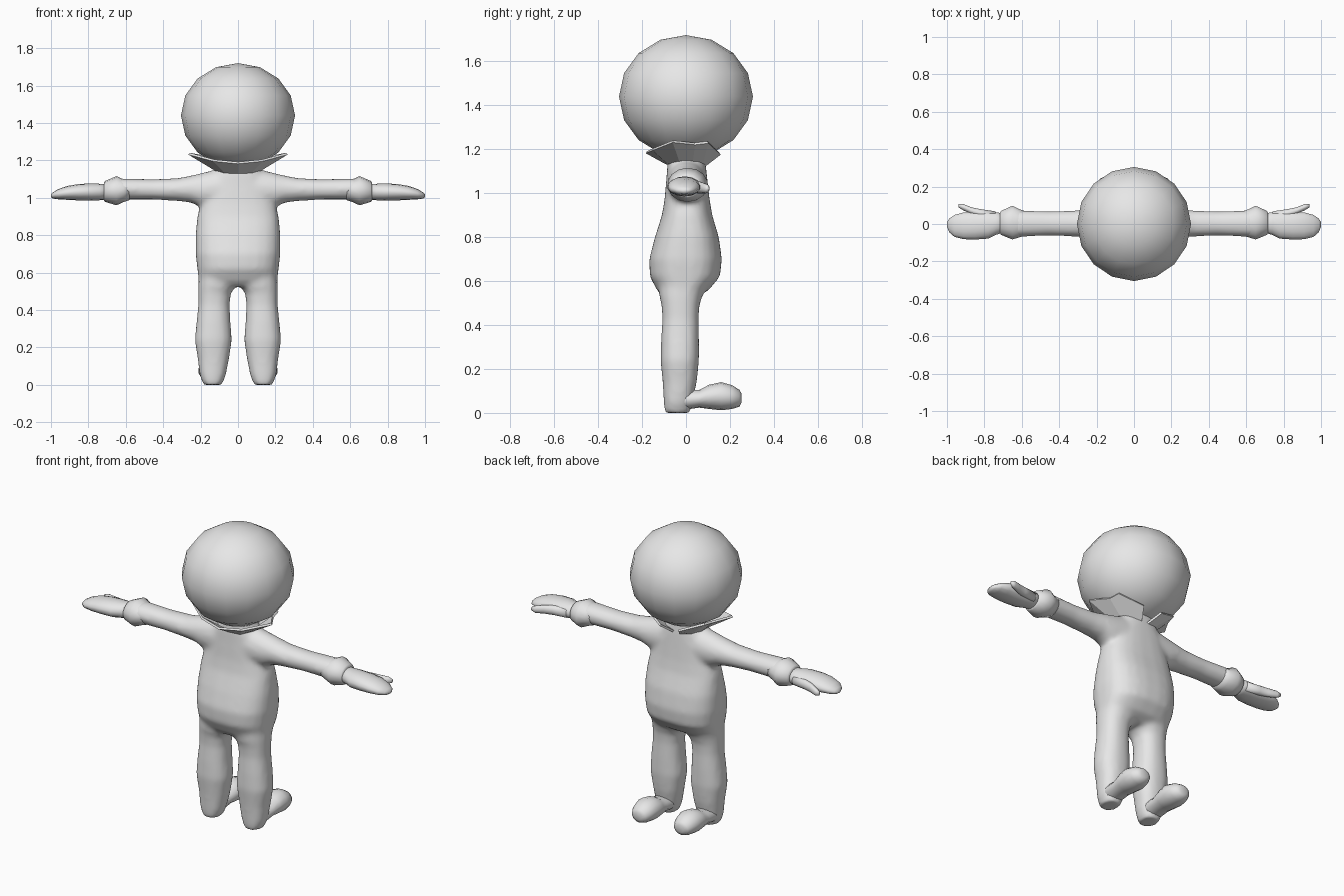
import bpy, bmesh, math

grey = bpy.data.materials.new("light grey")
grey.diffuse_color = (0.8, 0.8, 0.8, 1)


def finish(name, bm, smooth=True):
    bmesh.ops.recalc_face_normals(bm, faces=bm.faces)
    for f in bm.faces:
        f.smooth = smooth
    me = bpy.data.meshes.new(name)
    bm.to_mesh(me)
    bm.free()
    me.materials.append(grey)
    ob = bpy.data.objects.new(name, me)
    bpy.context.collection.objects.link(ob)
    return ob


def loft(bm, axis, rows, side=1, n=16, power=2.0):
    """Closed tube; each row is a station on the axis plus the bounds on the other two axes."""
    rings = []
    for t, a0, a1, b0, b1 in rows:
        ring = []
        for i in range(n):
            ang = 2 * math.pi * (i + 0.5) / n
            c, s = math.cos(ang), math.sin(ang)
            a = (a0 + a1) / 2 + (a1 - a0) / 2 * math.copysign(abs(c) ** (2 / power), c)
            b = (b0 + b1) / 2 + (b1 - b0) / 2 * math.copysign(abs(s) ** (2 / power), s)
            x, y, z = {"x": (t, a, b), "y": (a, t, b), "z": (a, b, t)}[axis]
            ring.append(bm.verts.new((x * side, y, z)))
        rings.append(ring)
    for r, q in zip(rings, rings[1:]):
        for i in range(n):
            j = (i + 1) % n
            bm.faces.new((r[i], r[j], q[j], q[i]))
    bm.faces.new(rings[0])
    bm.faces.new(rings[-1])


# Head
bm = bmesh.new()
bmesh.ops.create_uvsphere(bm, u_segments=16, v_segments=8, radius=1)
for v in bm.verts:
    v.co = (v.co.x * 0.305, v.co.y * 0.305, v.co.z * 0.28 + 1.44)
finish("head", bm)

# Body: torso, sleeves and legs fused into one soft surface
torso = [
    (0.525, -0.16, 0.16, -0.10, 0.04), (0.555, -0.21, 0.21, -0.13, 0.10),
    (0.62, -0.218, 0.218, -0.165, 0.155), (0.70, -0.227, 0.227, -0.168, 0.164),
    (0.80, -0.227, 0.227, -0.142, 0.15), (0.90, -0.218, 0.218, -0.11, 0.12),
    (0.97, -0.20, 0.20, -0.098, 0.108), (1.06, -0.175, 0.175, -0.09, 0.098),
    (1.13, -0.135, 0.135, -0.085, 0.09), (1.16, -0.11, 0.11, -0.08, 0.085),
    (1.22, -0.10, 0.10, -0.08, 0.08)]
sleeve = [
    (0.02, -0.085, 0.09, 0.93, 1.165), (0.12, -0.085, 0.09, 0.93, 1.152),
    (0.20, -0.078, 0.085, 0.95, 1.132), (0.25, -0.072, 0.08, 0.973, 1.12),
    (0.32, -0.068, 0.073, 0.982, 1.106), (0.45, -0.063, 0.068, 0.99, 1.10),
    (0.64, -0.07, 0.075, 0.99, 1.105)]
leg = [
    (0.0, 0.085, 0.185, -0.098, 0.02), (0.05, 0.065, 0.205, -0.102, 0.03),
    (0.14, 0.047, 0.216, -0.107, 0.05), (0.24, 0.032, 0.232, -0.117, 0.06),
    (0.34, 0.04, 0.222, -0.114, 0.06), (0.43, 0.044, 0.213, -0.108, 0.058),
    (0.49, 0.037, 0.213, -0.112, 0.062), (0.53, 0.01, 0.213, -0.122, 0.075),
    (0.64, 0.0, 0.21, -0.13, 0.12)]
bm = bmesh.new()
loft(bm, "z", torso, n=24, power=2.6)
for side in (1, -1):
    loft(bm, "x", sleeve, side)
    loft(bm, "z", leg, side, power=2.3)
body = finish("body", bm)
remesh = body.modifiers.new("fuse", "REMESH")
remesh.mode = "VOXEL"
remesh.voxel_size = 0.013
remesh.use_smooth_shade = True
soften = body.modifiers.new("soften", "SMOOTH")
soften.factor = 0.5
soften.iterations = 8

# Shoes, cuffs and hands on both sides
toe = [
    (-0.07, 0.085, 0.185, 0.01, 0.09), (0.0, 0.075, 0.20, 0.015, 0.105),
    (0.06, 0.075, 0.20, 0.024, 0.104), (0.105, 0.068, 0.207, 0.018, 0.128),
    (0.16, 0.063, 0.212, 0.012, 0.14), (0.21, 0.073, 0.202, 0.018, 0.126),
    (0.243, 0.092, 0.183, 0.028, 0.105), (0.252, 0.115, 0.16, 0.045, 0.09)]
cuff = [
    (0.58, -0.064, 0.07, 0.988, 1.10), (0.61, -0.072, 0.08, 0.978, 1.098),
    (0.65, -0.085, 0.1, 0.96, 1.116), (0.71, -0.06, 0.072, 0.978, 1.09),
    (0.717, -0.05, 0.06, 0.985, 1.08)]
palm = [
    (0.69, -0.045, 0.055, 0.99, 1.075), (0.74, -0.06, 0.065, 0.987, 1.075),
    (0.78, -0.08, 0.068, 0.985, 1.077), (0.85, -0.085, 0.066, 0.986, 1.074),
    (0.91, -0.083, 0.064, 0.989, 1.064), (0.96, -0.07, 0.05, 0.992, 1.047),
    (0.988, -0.045, 0.03, 0.996, 1.03), (1.0, -0.015, 0.01, 1.004, 1.018)]
thumb = [
    (0.74, 0.02, 0.068, 1.0, 1.055), (0.82, 0.03, 0.08, 1.0, 1.055),
    (0.87, 0.052, 0.09, 1.0, 1.05), (0.915, 0.074, 0.108, 1.0, 1.042),
    (0.938, 0.088, 0.106, 1.01, 1.032)]
for side, tag in ((1, "right"), (-1, "left")):
    for name, axis, parts in (("shoe", "y", [toe]), ("cuff", "x", [cuff]),
                              ("hand", "x", [palm, thumb])):
        bm = bmesh.new()
        for rows in parts:
            loft(bm, axis, rows, side, n=14)
        finish(tag + "_" + name, bm)

# Pointed collar, open at the +y side
inner = [(0, -0.085, 1.135), (0.07, -0.08, 1.137), (0.12, -0.03, 1.15),
         (0.12, 0.03, 1.15), (0.08, 0.075, 1.14), (0.02, 0.09, 1.13)]
outer = [(0, -0.18, 1.187), (0.13, -0.15, 1.2), (0.262, -0.06, 1.236),
         (0.20, 0.04, 1.225), (0.19, 0.10, 1.232), (0.06, 0.155, 1.18)]
bm = bmesh.new()
for side in (1, -1):
    a = [bm.verts.new((x * side, y, z)) for x, y, z in inner]
    b = [bm.verts.new((x * side, y, z)) for x, y, z in outer]
    for i in range(len(a) - 1):
        bm.faces.new((a[i], a[i + 1], b[i + 1], b[i]))
bmesh.ops.remove_doubles(bm, verts=bm.verts, dist=0.0005)
collar = finish("collar", bm, smooth=False)
solid = collar.modifiers.new("thickness", "SOLIDIFY")
solid.thickness = 0.012
solid.offset = 0
